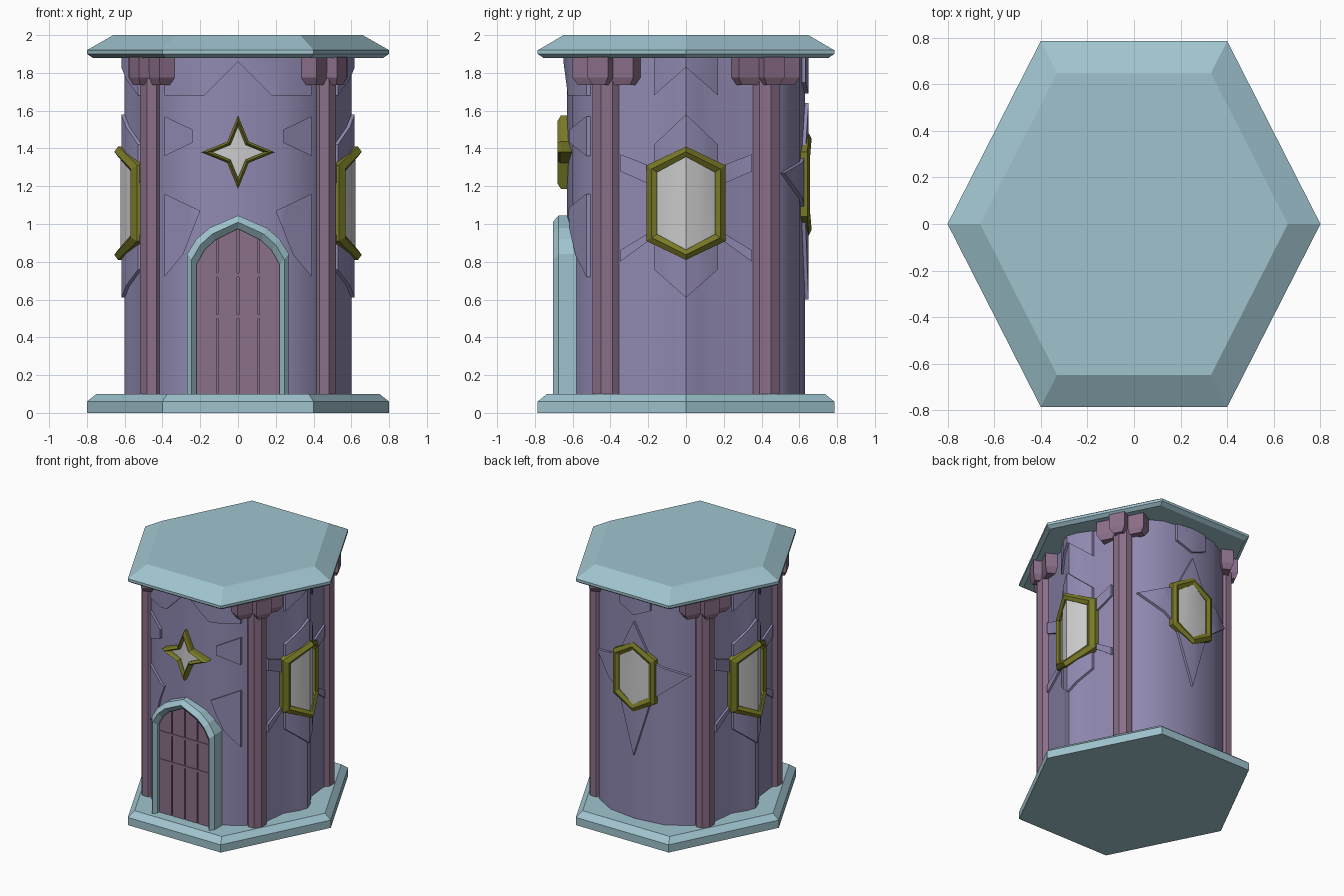
import bpy, bmesh, math

if "Cube" in bpy.data.objects:
    bpy.data.objects.remove(bpy.data.objects["Cube"])

def material(name, rgb):
    m = bpy.data.materials.new(name)
    m.diffuse_color = (*rgb, 1)
    m.use_nodes = True
    m.node_tree.nodes["Principled BSDF"].inputs["Base Color"].default_value = m.diffuse_color
    return m

STONE = material("teal_stone", (0.35, 0.55, 0.62))
WALL = material("purple_wall", (0.28, 0.25, 0.44))
WOOD = material("mauve_wood", (0.26, 0.16, 0.25))
GOLD = material("olive_gold", (0.19, 0.19, 0.02))

def finish(name, bm, mat=None):
    bmesh.ops.recalc_face_normals(bm, faces=bm.faces)
    me = bpy.data.meshes.new(name)
    bm.to_mesh(me)
    bm.free()
    ob = bpy.data.objects.new(name, me)
    bpy.context.collection.objects.link(ob)
    if mat:
        me.materials.append(mat)
    return ob

def select(ob):
    bpy.ops.object.select_all(action='DESELECT')
    ob.select_set(True)
    bpy.context.view_layer.objects.active = ob

def loft(bm, loops, caps=True, closed=True, ring=False):
    """Skin a stack of equal-length point loops."""
    vs = [[bm.verts.new(p) for p in lp] for lp in loops]
    n = len(loops[0])
    pairs = list(zip(vs, vs[1:])) + ([(vs[-1], vs[0])] if ring else [])
    for a, b in pairs:
        for i in range(n if closed else n - 1):
            j = (i + 1) % n
            bm.faces.new((a[i], a[j], b[j], b[i]))
    if caps:
        bm.faces.new(vs[0])
        bm.faces.new(vs[-1])

def boolean(ob, cutter, operation):
    mod = ob.modifiers.new("cut", 'BOOLEAN')
    mod.operation, mod.solver, mod.object = operation, 'EXACT', cutter
    select(ob)
    bpy.ops.object.modifier_apply(modifier="cut")
    bpy.data.objects.remove(cutter)

def hexagon(r, z):
    return [(r * math.cos(k * math.pi / 3), 1.133 * r * math.sin(k * math.pi / 3), z) for k in range(6)]

# Base slab and roof slab
for name, prof in (("base", [(0.8, 0), (0.8, 0.06), (0.75, 0.1)]),
                   ("roof", [(0.77, 1.88), (0.8, 1.9), (0.8, 1.92), (0.66, 2.0)])):
    bm = bmesh.new()
    loft(bm, [hexagon(r, z) for r, z in prof])
    finish(name, bm, STONE)

# Wall plan: one quarter mirrored into a full section
QUARTER = [(0.6, 0), (0.575, 0.07), (0.51, 0.17), (0.49, 0.36), (0.4, 0.5), (0.23, 0.6), (0, 0.63)]
HALF = QUARTER + [(-x, y) for x, y in QUARTER[-2::-1]]
PLAN = HALF + [(x, -y) for x, y in HALF[-2:0:-1]]

def shell(name, off, z0, z1, mat):
    bm = bmesh.new()
    s = 1 + off / 0.6
    loft(bm, [[(x * s, y * s, z) for x, y in PLAN] for z in (z0, z1)])
    return finish(name, bm, mat)

def smooth(ob):
    select(ob)
    bpy.ops.object.shade_smooth_by_angle(angle=math.radians(28))

smooth(shell("tower_wall", 0, 0.08, 1.89, WALL))

# Each wall side has its own u (across) / d (outward) / z frame
PLACE = {"front": lambda u, d, z: (u, -d, z), "back": lambda u, d, z: (-u, d, z),
         "right": lambda u, d, z: (d, u, z), "left": lambda u, d, z: (-d, -u, z)}

def plates(name, off, shapes, mat):
    """Thin plates that follow the wall: an enlarged wall trimmed by outlines."""
    bm = bmesh.new()
    for side, outline in shapes:
        loft(bm, [[PLACE[side](u, d, z) for u, z in outline] for d in (0.42, 1)])
    bmesh.ops.triangulate(bm, faces=bm.faces)
    ob = shell(name, off, 0.3, 1.885, mat)
    boolean(ob, finish(name + "_cutter", bm), 'INTERSECT')
    smooth(ob)

def flip(pts):
    return [(-u, z) for u, z in pts]

# Raised stone plates around the windows and under the roof
HALF_SIDE = [(0, 1.58), (.17, 1.42), (.17, 1.3), (.35, 1.37), (.35, 1.28), (.17, 1.2), (.17, .97),
             (.35, .86), (.35, .8), (.17, .93), (.17, .76), (0, .61)]
SIDE_STAR = HALF_SIDE + flip(HALF_SIDE[-2:0:-1])
SIDE_CHEVRON = [(-.17, 1.92), (-.17, 1.68), (0, 1.83), (.17, 1.68), (.17, 1.92)]
BACK_STAR = [(0, 1.64), (.14, 1.36), (.4, 1.27), (.14, 1.06), (0, .6), (-.14, 1.06), (-.4, 1.27), (-.14, 1.36)]
BACK_KEY = [(-.13, 1.92), (-.13, 1.75), (0, 1.69), (.13, 1.75), (.13, 1.92)]
FRONT_BAND = [(-.39, 1.92), (-.39, 1.68), (-.18, 1.68), (0, 1.86), (.18, 1.68), (.39, 1.68), (.39, 1.92)]
FRONT_ARM = [(.39, 1.57), (.24, 1.5), (.24, 1.43), (.39, 1.36)]
FRONT_LOW = [(.39, 1.16), (.2, 1.07), (.29, .84), (.39, .72)]
plates("wall_plates", 0.018, [
    ("right", SIDE_STAR), ("left", SIDE_STAR), ("right", SIDE_CHEVRON), ("left", SIDE_CHEVRON),
    ("back", BACK_STAR), ("back", BACK_KEY), ("front", FRONT_BAND), ("front", FRONT_ARM),
    ("front", flip(FRONT_ARM)), ("front", FRONT_LOW), ("front", flip(FRONT_LOW))], WALL)

# Window and door outlines, relative to their centres
def pointed_hex(w, h, shoulder):
    return [(0, h), (w, shoulder), (w, -shoulder), (0, -h), (-w, -shoulder), (-w, shoulder)]

SIDE_WIN = pointed_hex(0.21, 0.3, 0.2)
BACK_WIN = pointed_hex(0.18, 0.27, 0.17)
STAR = [(r * math.sin(k * math.pi / 4), r * math.cos(k * math.pi / 4))
        for k, r in enumerate([0.195, 0.08] * 4)]
ARCH_HALF = [(.27, 0), (.27, .74), (.22, .82), (.15, .88), (0, .945)]
ARCH = ARCH_HALF + flip(ARCH_HALF[-2::-1])

def scaled(outline, s, zc):
    return [(u * s[0], zc + z * s[1]) for u, z in outline]

def frame(name, side, outline, zc, inner, wall, out, mat, closed=True, bend=0):
    """Bevelled rim; bend folds its edges back around the bay."""
    mid = [(1 + s) / 2 for s in inner]
    prof = [((1, 1), -.05), ((1, 1), out * .6), (mid, out), (inner, out * .6), (inner, -.05)]
    bm = bmesh.new()
    loft(bm, [[PLACE[side](u, wall - bend * abs(u) + o, z) for u, z in scaled(outline, s, zc)]
              for s, o in prof], caps=False, closed=closed, ring=True)
    finish(name, bm, mat)

frame("right_window_frame", "right", SIDE_WIN, 1.11, (.73, .82), .605, .05, GOLD, bend=.48)
frame("left_window_frame", "left", SIDE_WIN, 1.11, (.73, .82), .605, .05, GOLD, bend=.48)
frame("back_window_frame", "back", BACK_WIN, 1.21, (.7, .78), .63, .035, GOLD, bend=.05)
frame("star_window_frame", "front", STAR, 1.38, (.7, .7), .635, .045, GOLD)
frame("door_frame", "front", ARCH, 0.1, (.815, .925), .63, .075, STONE, closed=False)

# Window glass
plates("window_glass", 0.022, [
    ("right", scaled(SIDE_WIN, (.8, .88), 1.11)), ("left", scaled(SIDE_WIN, (.8, .88), 1.11)),
    ("back", scaled(BACK_WIN, (.8, .85), 1.21)), ("front", scaled(STAR, (.78, .78), 1.38))], None)

# Door leaf with plank grooves and cross bands
def box(bm, x0, x1, y0, y1, z0, z1):
    loft(bm, [[(x0, y0, z), (x1, y0, z), (x1, y1, z), (x0, y1, z)] for z in (z0, z1)])

bm = bmesh.new()
loft(bm, [[(u, y, z) for u, z in scaled(ARCH, (.85, .94), .1)] for y in (-.58, -.655)])
door = finish("door", bm, WOOD)
bm = bmesh.new()
for x in (-.11, 0, .11):
    box(bm, x - .004, x + .004, -.7, -.645, .05, 1.1)
boolean(door, finish("groove_cutter", bm), 'DIFFERENCE')
bm = bmesh.new()
for z in (.5, .72):
    box(bm, -.22, .22, -.66, -.63, z, z + .02)
finish("door_bands", bm, WOOD)

# Four corner columns with cross-shaped capitals lined up with the roof edges
TX, TY = -0.454, 0.891
for sx, sn in ((1, "right"), (-1, "left")):
    for sy, dn in ((-1, "front"), (1, "back")):
        cx, cy = 0.457, 0.42
        bm = bmesh.new()
        ring = [(sx * (cx + .066 * math.cos(a)), sy * (cy + .08 * math.sin(a)))
                for a in [(k + .5) * math.pi / 4 for k in range(8)]]
        loft(bm, [[(x, y, z) for x, y in ring] for z in (.09, 1.8)])
        finish(f"{dn}_{sn}_column", bm, WOOD)
        bm = bmesh.new()
        for along, outward in ((.18, .045), (.06, .105)):
            loops = []
            for t, z in ((.025, 1.735), (0, 1.775), (0, 1.885)):
                a, o = along - t, outward - t * .6
                loops.append([(sx * (cx + i * a * TX + j * o * TY), sy * (cy + i * a * TY - j * o * TX), z)
                              for i, j in ((-1, -1), (1, -1), (1, 1), (-1, 1))])
            loft(bm, loops)
        finish(f"{dn}_{sn}_capital", bm, WOOD)
